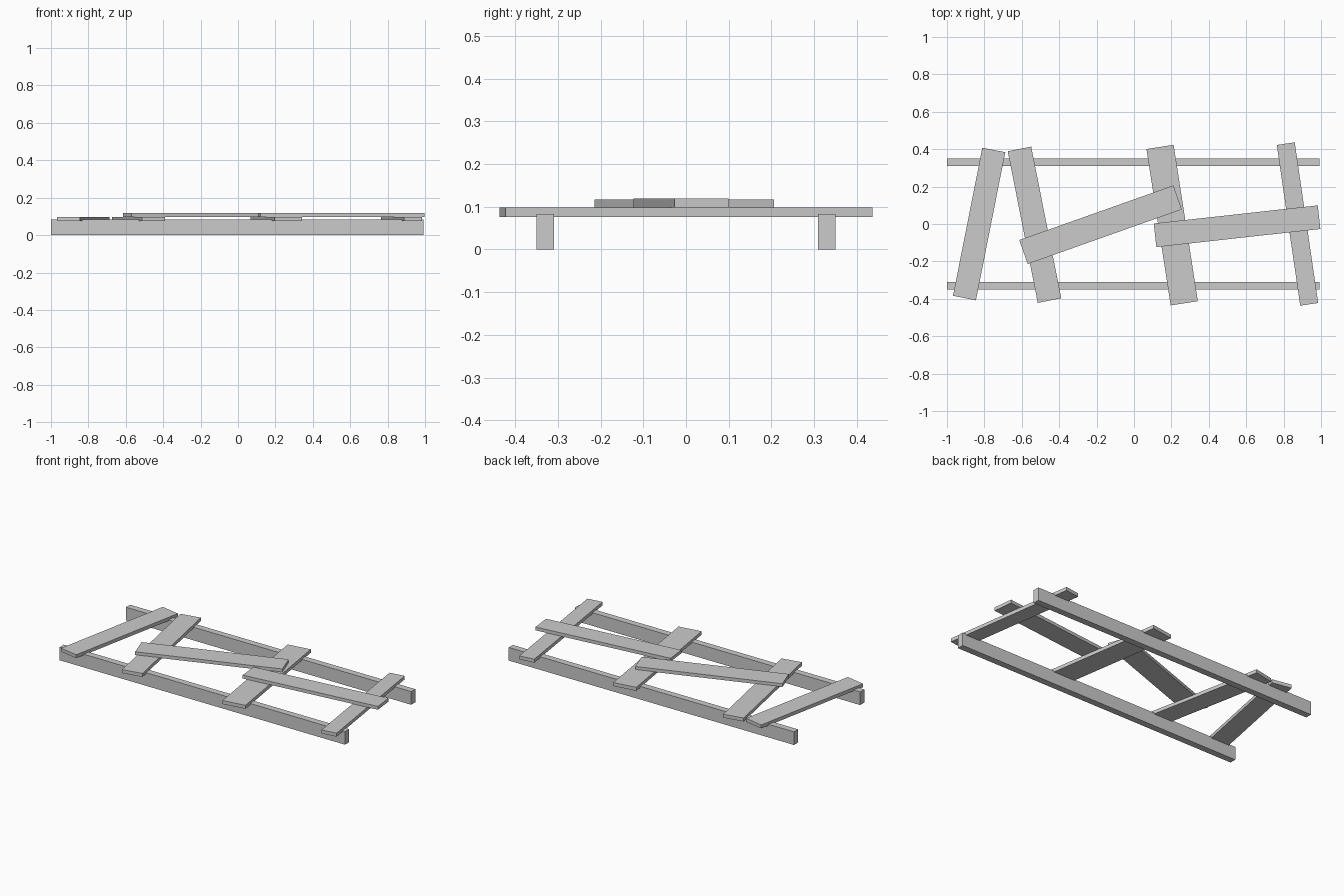
import bpy
from math import radians

if "Cube" in bpy.data.objects:
    bpy.data.objects.remove(bpy.data.objects["Cube"])


def plank(name, size, loc, angle=0):
    """Box of a given size, turned about z."""
    bpy.ops.mesh.primitive_cube_add(size=1, location=loc, rotation=(0, 0, radians(angle)))
    ob = bpy.context.object
    ob.name = name
    ob.scale = size
    bpy.ops.object.transform_apply(location=False, rotation=False, scale=True)
    return ob


# Two long side rails
for side, y in (("front", -0.33), ("back", 0.33)):
    plank(f"{side}_rail", (1.993, 0.041, 0.083), (-0.0035, y, 0.0415))

# Crooked cross slats, slightly sunk into the rails: x, y, length, width, angle
cross = [
    (-0.828, 0.000, 0.807, 0.125, 78.8),
    (-0.532, -0.004, 0.826, 0.128, 101.2),
    (0.204, -0.006, 0.846, 0.147, 98.8),
    (0.874, 0.000, 0.868, 0.097, 98.3),
]
for i, (x, y, length, width, angle) in enumerate(cross, 1):
    plank(f"cross_slat_{i}", (length, width, 0.022), (x, y, 0.087), angle)

# Loose slats lying on top of the cross slats
loose = [
    (-0.179, -0.004, 0.874, 0.136, 19.5, 0.1065),
    (0.551, -0.012, 0.882, 0.127, 6.3, 0.1085),
]
for i, (x, y, length, width, angle, z) in enumerate(loose, 1):
    plank(f"loose_slat_{i}", (length, width, 0.021), (x, y, z), angle)
